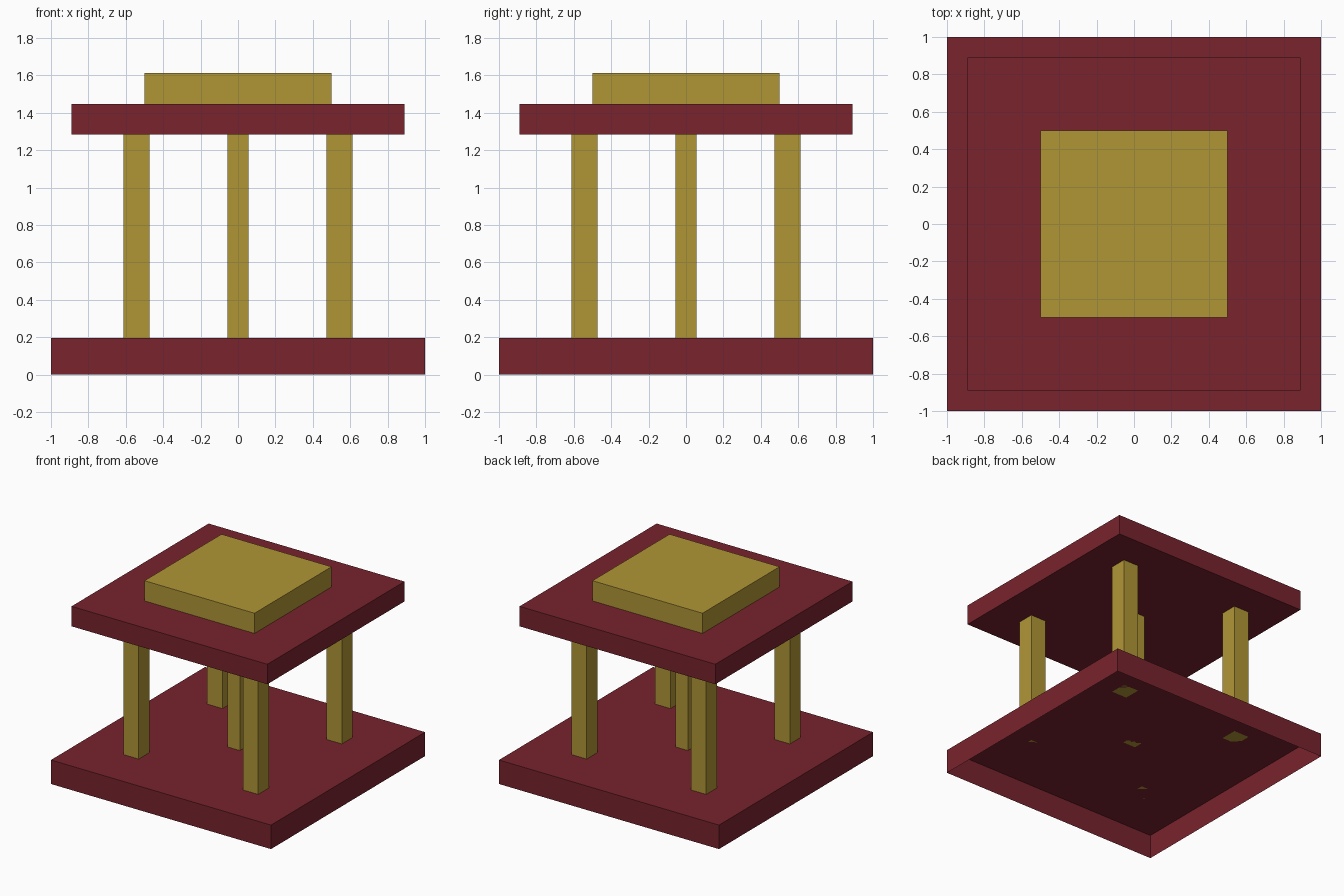
import bpy, bmesh

if "Cube" in bpy.data.objects:
    bpy.data.objects.remove(bpy.data.objects["Cube"])


def material(name, rgb):
    m = bpy.data.materials.new(name)
    m.diffuse_color = (*rgb, 1.0)
    m.use_nodes = True
    m.node_tree.nodes["Principled BSDF"].inputs["Base Color"].default_value = m.diffuse_color
    return m


RED = material("dark red", (0.188, 0.0168, 0.0262))
GOLD = material("dull gold", (0.434, 0.305, 0.0369))


def block(name, half, z0, z1, mat, x=0.0, y=0.0, open_bottom=False):
    """Square block between two heights, optionally without its underside."""
    bm = bmesh.new()
    bmesh.ops.create_cube(bm, size=1.0)
    if open_bottom:
        under = [f for f in bm.faces if f.normal.z < -0.5]
        bmesh.ops.delete(bm, geom=under, context='FACES_ONLY')
    for v in bm.verts:
        v.co = (x + v.co.x * 2 * half, y + v.co.y * 2 * half,
                z0 if v.co.z < 0 else z1)
    mesh = bpy.data.meshes.new(name)
    bm.to_mesh(mesh)
    bm.free()
    mesh.materials.append(mat)
    bpy.context.collection.objects.link(bpy.data.objects.new(name, mesh))


BASE_TOP, ROOF_BOTTOM, ROOF_TOP, CAP_TOP = 0.197, 1.283, 1.447, 1.613

# Hollow base, open underneath
block("base", 1.0, 0.0, BASE_TOP, RED, open_bottom=True)

# Corner posts and the thinner centre post
for sx, side in ((-1, "left"), (1, "right")):
    for sy, end in ((-1, "front"), (1, "back")):
        block(f"{end}_{side}_post", 0.069, BASE_TOP, ROOF_BOTTOM, GOLD,
              sx * 0.543, sy * 0.543)
block("centre_post", 0.057, BASE_TOP, ROOF_BOTTOM, GOLD)

# Roof slab and raised cap
block("roof_slab", 0.89, ROOF_BOTTOM, ROOF_TOP, RED)
block("roof_cap", 0.5, ROOF_TOP, CAP_TOP, GOLD)
